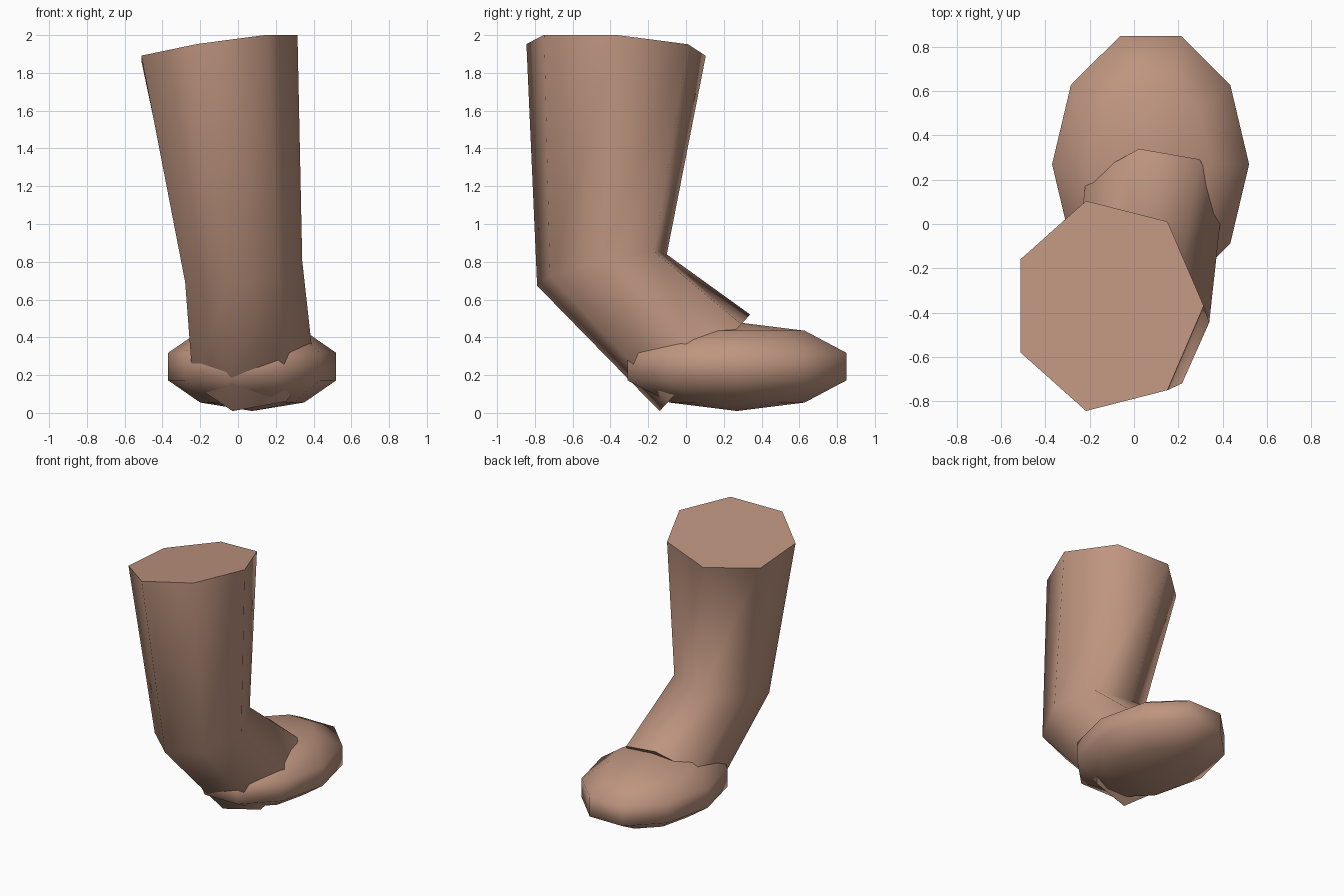
import bpy, bmesh
from math import sin, cos, pi, radians

if "Cube" in bpy.data.objects:
    bpy.data.objects.remove(bpy.data.objects["Cube"])

skin = bpy.data.materials.new("skin")
skin.diffuse_color = (0.52, 0.30, 0.215, 1)
skin.use_nodes = True
skin.node_tree.nodes["Principled BSDF"].inputs["Base Color"].default_value = skin.diffuse_color


def ring(n, c, u, v):
    """n points on the ellipse with centre c and half axes u, v."""
    return [[c[k] + u[k] * cos(2 * pi * i / n) + v[k] * sin(2 * pi * i / n)
             for k in range(3)] for i in range(n)]


def loft(name, rings, poles=None):
    """Skin rings from bottom to top, closed by flat caps or by pole points."""
    bm = bmesh.new()
    loops = [[bm.verts.new(p) for p in r] for r in rings]
    n = len(loops[0])
    for a, b in zip(loops, loops[1:]):
        for i in range(n):
            j = (i + 1) % n
            bm.faces.new((a[i], a[j], b[j], b[i]))
    if poles:
        for loop, p in zip((loops[0], loops[-1]), poles):
            tip = bm.verts.new(p)
            for i in range(n):
                bm.faces.new((loop[i], loop[(i + 1) % n], tip))
    else:
        bm.faces.new(loops[0])
        bm.faces.new(loops[-1])
    bmesh.ops.recalc_face_normals(bm, faces=bm.faces)
    mesh = bpy.data.meshes.new(name)
    bm.to_mesh(mesh)
    bm.free()
    mesh.materials.append(skin)
    mesh.shade_smooth()
    mesh.set_sharp_from_angle(angle=radians(60))
    obj = bpy.data.objects.new(name, mesh)
    bpy.context.collection.objects.link(obj)
    return obj


# Leg: seven-sided tube from the buried ankle end, over the bend, to the tilted top
loft("leg", [
    ring(7, (0.07, 0.10, 0.265), (0.33, 0.0, 0.0), (0.026, 0.246, 0.262)),
    ring(7, (0.014, -0.445, 0.765), (0.326, 0.0, 0.04), (0.0, 0.352, 0.085)),
    ring(7, (-0.12, -0.37, 1.936), (0.435, 0.0, 0.065), (0.0, 0.487, -0.032)),
])

# Foot: stretched low-poly ball, ten segments and five bands
cx, cy, cz, rx, ry, rz = 0.075, 0.27, 0.245, 0.468, 0.641, 0.235
bands = []
for k in range(1, 5):
    t = pi * k / 5
    bands.append(ring(10, (cx, cy, cz - rz * cos(t)),
                      (rx * sin(t), 0, 0), (0, ry * sin(t), 0)))
loft("foot", bands, [(cx, cy, cz - rz), (cx, cy, cz + rz)])
